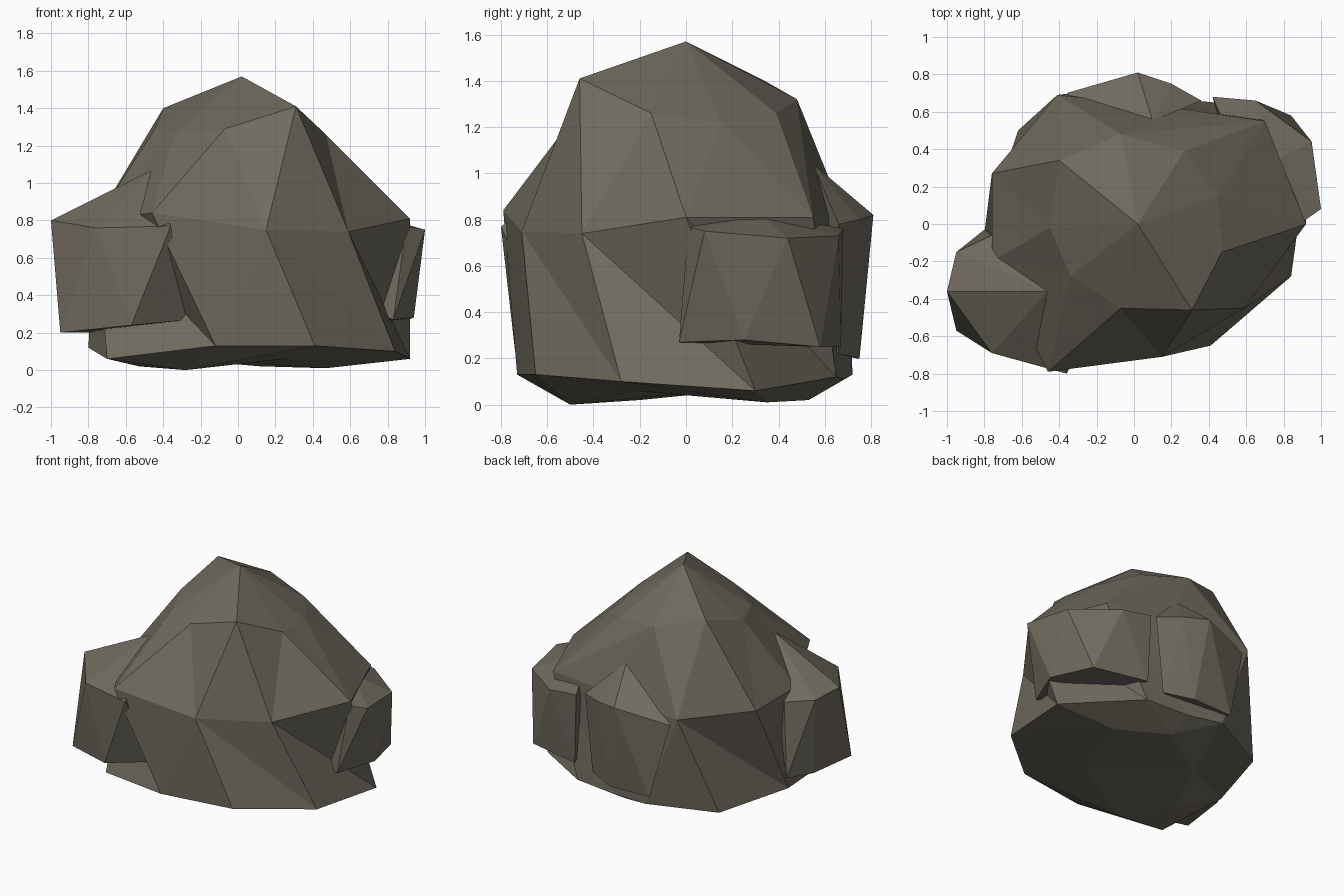
import bpy, bmesh

cube = bpy.data.objects.get("Cube")
if cube:
    bpy.data.objects.remove(cube, do_unlink=True)

stone = bpy.data.materials.new("grey_brown_stone")
stone.use_nodes = True
colour = (0.162, 0.146, 0.113, 1)
stone.diffuse_color = colour
bsdf = next(n for n in stone.node_tree.nodes if n.type == "BSDF_PRINCIPLED")
bsdf.inputs["Base Color"].default_value = colour
bsdf.inputs["Roughness"].default_value = 0.9


def finish(name, bm):
    """Turn the bmesh into a flat-shaded stone object."""
    bmesh.ops.recalc_face_normals(bm, faces=bm.faces[:])
    mesh = bpy.data.meshes.new(name)
    bm.to_mesh(mesh)
    bm.free()
    mesh.materials.append(stone)
    bpy.context.collection.objects.link(bpy.data.objects.new(name, mesh))


def chunk(name, *rings):
    """Convex chunk wrapped around a few rings of corner points."""
    bm = bmesh.new()
    for ring in rings:
        for corner in ring:
            bm.verts.new(corner)
    hull = bmesh.ops.convex_hull(bm, input=bm.verts[:])
    loose = {g for g in hull["geom_interior"] + hull["geom_unused"]
             if isinstance(g, bmesh.types.BMVert)}
    bmesh.ops.delete(bm, geom=list(loose), context="VERTS")
    finish(name, bm)


def strip(bm, upper, lower, steps):
    """Triangles between two rings: u advances the upper ring, l the lower."""
    i = j = 0
    for step in steps:
        a, b = upper[i % len(upper)], lower[j % len(lower)]
        if step == "u":
            i += 1
            c = upper[i % len(upper)]
        else:
            j += 1
            c = lower[j % len(lower)]
        bm.faces.new((a, b, c))


def fan(bm, ring, tip):
    """Close a ring to a single point."""
    point = bm.verts.new(tip)
    for k, vert in enumerate(ring):
        bm.faces.new((ring[k - 1], vert, point))


# Main rock: peak, shoulder, waist, foot and underside, with slanting facets
rock = bmesh.new()
shoulder, waist, foot, under = [[rock.verts.new(p) for p in ring] for ring in (
    [(-.07, -.45, 1.29), (.31, -.46, 1.41), (.47, -.15, 1.26), (.45, .15, 1.22),
     (.27, .39, 1.26), (-.07, .48, 1.32), (-.4, .34, 1.4), (-.45, -.02, 1.28),
     (-.34, -.28, 1.26)],
    [(-.46, -.79, .84), (.15, -.71, .75), (.59, -.45, .74), (.92, 0, .81),
     (.7, .55, .81), (.22, .62, .82), (-.41, .69, .8), (-.76, .27, .8),
     (-.76, -.2, .8)],
    [(-.12, -.73, .13), (.41, -.65, .13), (.84, -.28, .1), (.92, .3, .06),
     (.43, .65, .12), (.1, .68, .11), (-.17, .72, .13), (-.62, .5, .1),
     (-.8, -.05, .12), (-.7, -.54, .06)],
    [(-.28, -.5, 0), (.25, -.22, .06), (.47, .35, .01), (.12, .53, .02),
     (-.35, .2, .06), (-.53, -.2, .02)])]
fan(rock, shoulder, (.02, 0, 1.57))
strip(rock, shoulder, waist, "lulululuullulululu")
strip(rock, waist, foot, "ull" + "ululululu" + "ll" + "ululu")
strip(rock, foot, under, "ululuuluuluululu")
fan(rock, under, (-.05, 0, .05))
finish("main_rock", rock)

# Chunk on the front right corner
chunk("front_right_chunk",
      [(-.46, -.36, 1.07), (-.4, -.2, .8)],
      [(-1, -.36, .8), (-.76, -.69, .76), (-.36, -.8, .77), (-.95, -.15, .77),
       (-.76, -.06, .74)],
      [(-.95, -.57, .2), (-.57, -.74, .24), (-.25, -.57, .27),
       (-.9, -.2, .2), (-.8, -.03, .2), (-.4, -.3, .27)])

# Chunk on the left side
chunk("left_chunk",
      [(.72, .32, .83), (.5, .5, .8)],
      [(1, .08, .75), (.9, .01, .77), (.95, .44, .72), (.65, .66, .73),
       (.42, .68, .76)],
      [(.83, -.03, .27), (.94, .25, .28), (.84, .58, .25), (.44, .67, .25),
       (.6, -.02, .35)])

# Chunk on the back
chunk("back_chunk",
      [(.1, .55, 1.04), (-.2, .5, .9)],
      [(.02, .81, .82), (-.36, .7, .75), (.2, .75, .8), (.36, .66, .78)],
      [(.1, .75, .2), (-.22, .74, .2), (.3, .66, .22), (-.1, .5, .25)])
